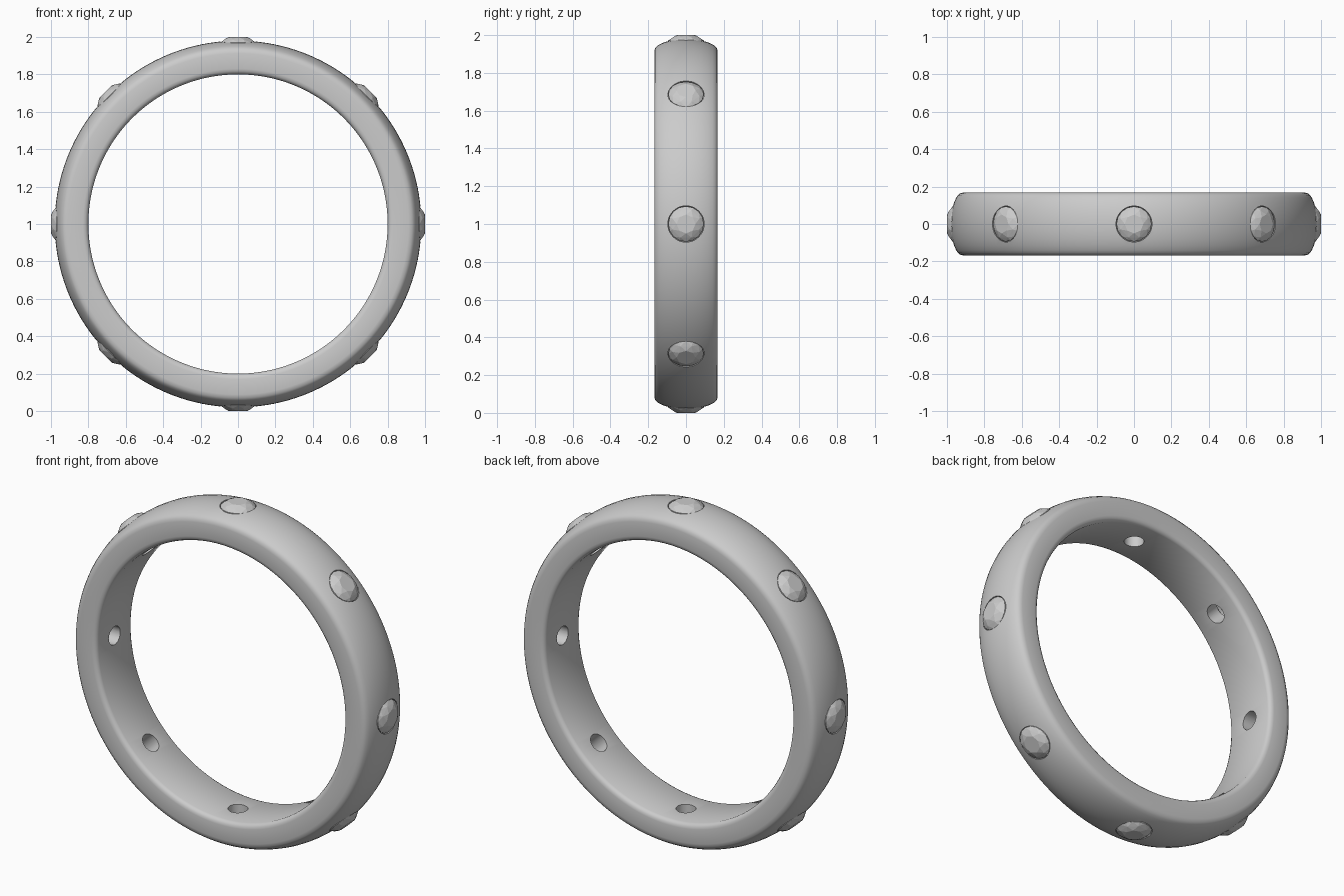
import bpy, bmesh, math
from mathutils import Matrix, Vector

if "Cube" in bpy.data.objects:
    bpy.data.objects.remove(bpy.data.objects["Cube"])

CENTRE = Matrix.Translation((0, 0, 1))
COUNT = 8


def lathe(name, profile, steps, closed):
    """Revolve (radius, height) points about z; open profiles get end caps."""
    bm = bmesh.new()
    rings = []
    for i in range(steps):
        a = 2 * math.pi * i / steps
        rings.append([bm.verts.new((r * math.cos(a), r * math.sin(a), h)) for r, h in profile])
    n = len(profile)
    for i in range(steps):
        p, q = rings[i], rings[(i + 1) % steps]
        for j in range(n if closed else n - 1):
            k = (j + 1) % n
            bm.faces.new((p[j], q[j], q[k], p[k]))
    if not closed:
        bm.faces.new([r[0] for r in rings])
        bm.faces.new([r[-1] for r in rings])
    bmesh.ops.recalc_face_normals(bm, faces=bm.faces)
    me = bpy.data.meshes.new(name)
    bm.to_mesh(me)
    bm.free()
    ob = bpy.data.objects.new(name, me)
    bpy.context.collection.objects.link(ob)
    return ob


# Band cross-section: domed outside, rounded corners, flat bore
half = [(0.98, 0.0), (0.978, 0.04), (0.972, 0.08), (0.962, 0.115), (0.951, 0.14),
        (0.942, 0.154), (0.93, 0.164), (0.912, 0.168), (0.83, 0.168),
        (0.816, 0.165), (0.806, 0.157), (0.80, 0.145)]
profile = half + [(r, -h) for r, h in reversed(half[1:])]
band = lathe("ring_band", profile, 160, True)
band.data.transform(CENTRE @ Matrix.Rotation(math.pi / 2, 4, 'X'))


def around(i):
    return CENTRE @ Matrix.Rotation(2 * math.pi * i / COUNT, 4, 'Y')


# Stepped stone seats drilled through the band
for i in range(COUNT):
    cutter = lathe(f"seat_cutter_{i}", [(0.053, 0.7), (0.053, 0.895), (0.096, 0.945), (0.096, 1.1)],
                   40, False)
    cutter.data.transform(around(i))
    cutter.hide_render = True
    mod = band.modifiers.new("seat", 'BOOLEAN')
    mod.operation = 'DIFFERENCE'
    mod.solver = 'EXACT'
    mod.object = cutter

# Apply the cuts and remove the cutters
bpy.context.view_layer.objects.active = band
band.select_set(True)
for mod in list(band.modifiers):
    bpy.ops.object.modifier_apply(modifier=mod.name)
for ob in [o for o in bpy.data.objects if o.name.startswith("seat_cutter")]:
    bpy.data.objects.remove(ob)
bpy.ops.object.shade_smooth_by_angle(angle=math.radians(35))

# Brilliant-cut stone: table, crown points, girdle, culet
bm = bmesh.new()
for count, radius, height, turn in ((8, 0.05, 1.0, 0), (8, 0.077, 0.987, 0.5),
                                    (16, 0.094, 0.971, 0), (16, 0.094, 0.963, 0)):
    for k in range(count):
        a = 2 * math.pi * (k + turn) / count
        bm.verts.new((radius * math.cos(a), radius * math.sin(a), height))
bm.verts.new((0, 0, 0.875))
bmesh.ops.convex_hull(bm, input=bm.verts)
bmesh.ops.recalc_face_normals(bm, faces=bm.faces)
for i in range(COUNT):
    me = bpy.data.meshes.new(f"gemstone_{i}")
    bm.to_mesh(me)
    me.transform(around(i))
    bpy.context.collection.objects.link(bpy.data.objects.new(f"gemstone_{i}", me))
bm.free()
